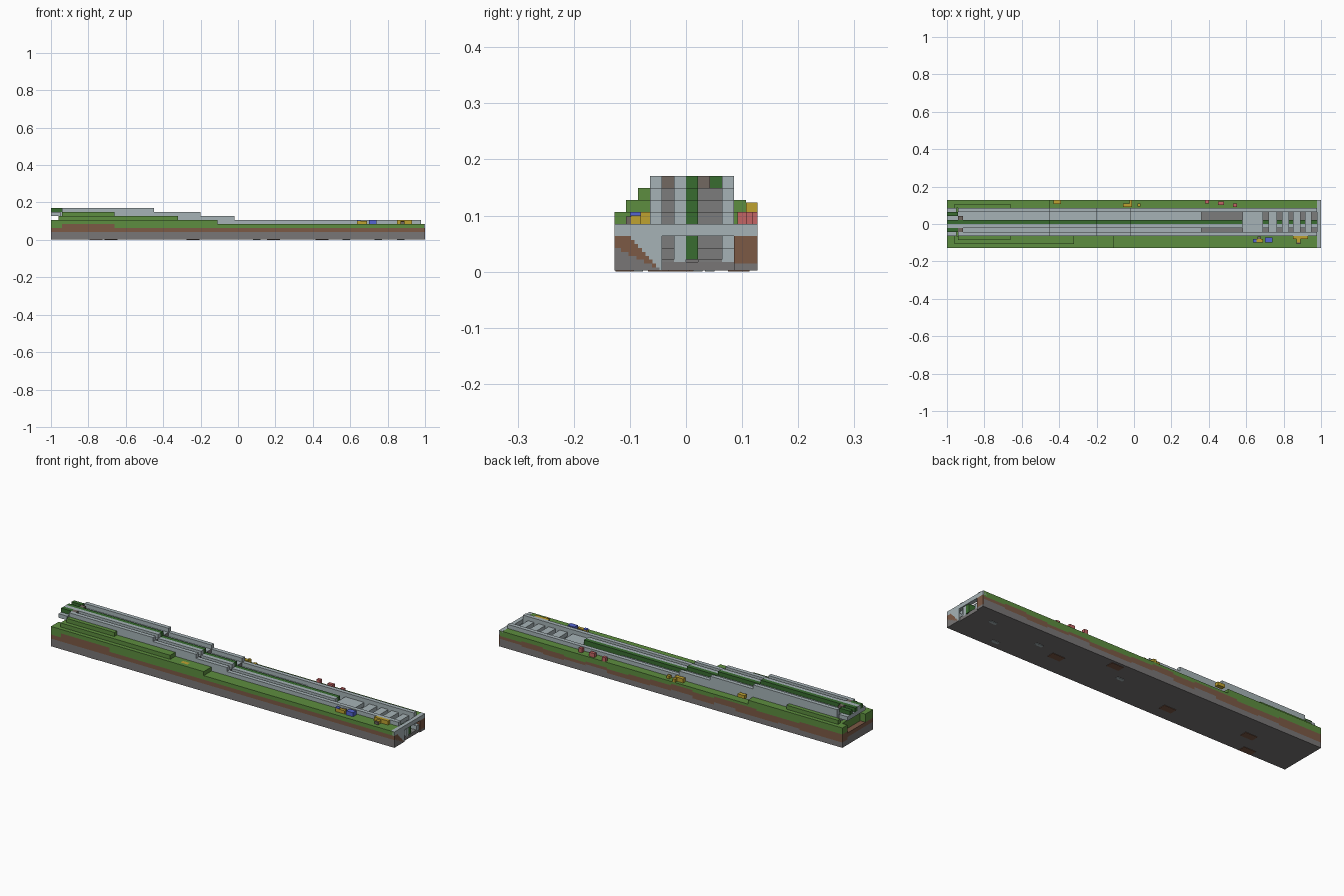
import bpy, bmesh, random

cube = bpy.data.objects.get("Cube")
if cube:
    bpy.data.objects.remove(cube, do_unlink=True)

U = 0.0213  # block size used for widths and heights
random.seed(4)


def material(name, rgb):
    m = bpy.data.materials.new(name)
    m.use_nodes = True
    m.diffuse_color = (*rgb, 1)
    m.node_tree.nodes["Principled BSDF"].inputs["Base Color"].default_value = (*rgb, 1)
    return m


CONCRETE = material("pale concrete", (.38, .45, .47))
ASPHALT = material("grey asphalt", (.2, .2, .2))
STONE = material("grey stone", (.19, .18, .18))
GRASS = material("grass green", (.11, .27, .05))
HEDGE = material("dark green", (.04, .15, .03))
SOIL = material("brown soil", (.2, .1, .06))
TAUPE = material("taupe", (.17, .14, .12))
YELLOW = material("yellow", (.52, .36, .03))
RED = material("red", (.55, .13, .13))
BLUE = material("blue", (.09, .13, .65))


def blocks(name, boxes, mat, riser=None):
    """Boxes as (x0, x1, y0, y1, z0, z1); x in units, y and z in blocks."""
    bm = bmesh.new()
    for x0, x1, y0, y1, z0, z1 in boxes:
        verts = bmesh.ops.create_cube(bm, size=1)["verts"]
        for v in verts:
            v.co.x = x1 if v.co.x > 0 else x0
            v.co.y = (y1 if v.co.y > 0 else y0) * U
            v.co.z = (z1 if v.co.z > 0 else z0) * U
    bm.normal_update()
    me = bpy.data.meshes.new(name)
    me.materials.append(mat)
    if riser:
        me.materials.append(riser)
        for f in bm.faces:
            f.material_index = int(f.normal.x > .9)
    bm.to_mesh(me)
    bm.free()
    ob = bpy.data.objects.new(name, me)
    bpy.context.collection.objects.link(ob)
    return ob


# Ground either side of the road: stone, soil, then turf
E = .994
FLOOR = .1
blocks("bedrock_front", [(-1, E, -6, -3, FLOOR, 2)], STONE)
blocks("soil_front", [(-1, E, -6, -3, 2, 3), (-.94, -.66, -6, -3, 3, 4)], SOIL)
blocks("turf_front", [(-1, -.94, -6, -3, 3, 4), (-.66, E, -6, -3, 3, 4)], GRASS)
stone, soil, turf = [], [], []
count = 16
for i in range(count):
    x0 = -1 + i * (1 + E) / count
    x1 = x0 + (1 + E) / count
    low = random.choice((1.4, 1.7, 2))
    high = random.choice((3, 3.4)) if i < 9 else random.choice((2.4, 2.7, 3))
    stone.append((x0, x1, 4, 6, FLOOR, low))
    soil.append((x0, x1, 4, 6, low, high))
    turf.append((x0, x1, 4, 6, high, 4))
blocks("bedrock_back", stone, STONE)
blocks("soil_back", soil, SOIL)
blocks("turf_back", turf, GRASS)
blocks("bedrock_middle", [(-1, .58, -3, 4, FLOOR, 2), (.58, E, -3, 4, FLOOR, .8)], STONE)
blocks("soil_middle", [(-1, .36, -3, 4, 2, 3)], SOIL)

# Stepped embankment
blocks("embankment_front", [(-1, -.11, -6, -3, 4, 5), (-.96, -.32, -5, -3, 5, 6),
                            (-.94, -.66, -4, -3, 6, 7)], GRASS)
blocks("embankment_back", [(-1, -.45, 4, 6, 4, 5), (-.96, -.66, 4, 5, 5, 6)], GRASS)
blocks("embankment_end", [(-.97, -.94, -3, 4, 3, 5)], GRASS)

# Carriageways going down in steps from the bridge to the cutting
steps = [(-.95, -.45, 7), (-.45, -.2, 6), (-.2, -.02, 5), (-.02, .36, 4)]
lanes = [(-2, -1), (1, 3)]
blocks("carriageways", [(x0, x1, *y, 3, z) for x0, x1, z in steps for y in lanes],
       CONCRETE, ASPHALT)
blocks("bridge_deck", [(-1, -.95, -3, 4, 6, 7)], CONCRETE)
blocks("ramp_road", [(x0, x1, *y, .7, z) for x0, x1, z in
                     ((.36, .58, 3), (.58, .8, 2), (.8, E, 1)) for y in lanes], ASPHALT)

# Parapets, median wall and hedge follow the same steps
wall_steps = [(-.94, -.45, 8), (-.45, -.2, 7), (-.2, -.02, 6), (-.02, .979, 5)]
blocks("parapets", [(x0, x1, *y, 2, z) for x0, x1, z in wall_steps
                    for y in ((-3, -2), (3, 4))], CONCRETE)
blocks("median_wall", [(x0, min(x1, .58), -1, 0, 2, z) for x0, x1, z in wall_steps]
       + [(-1, -.94, -1, 0, 7, 8), (.58, E, -1, 0, .8, 3)], CONCRETE)
blocks("median_hedge", [(x0, min(x1, .58), 0, 1, 2, z) for x0, x1, z in wall_steps]
       + [(-1, -.94, 0, 1, 7, 8), (.58, E, 0, 1, 1, 3)], HEDGE)
blocks("cutting_walls", [(.58, E, *y, .8, 2) for y in ((-3, -2), (3, 4))], CONCRETE)

# Slabs over the cutting and the end lintel
beams = [(.58, .69), (.72, .765), (.79, .83), (.85, .89), (.915, .95)]
blocks("cover_slabs", [(a, b, -2, 3, 3, 4) for a, b in beams], CONCRETE)
blocks("end_lintel", [(.979, 1, -6, 6, 3, 4.01)], CONCRETE)

# Stepped strata on the cut end
layers = {"end_stone": [], "end_soil": [], "end_concrete": []}
rows = 9
for i in range(rows):
    z0, z1 = max(i / 3, FLOOR), (i + 1) / 3
    for side, inner in ((-1, 2), (1, 4)):
        grey = max(6 - i * .5, inner) if side > 0 else 2.2 + i * .65
        brown = 5.2 - i * .13 if side > 0 else 2.2 + i * .3
        if side < 0:
            cuts = [(6, min(grey, 6), "end_stone"), (min(grey, 6), brown, "end_soil"),
                    (brown, inner, "end_concrete")]
        else:
            cuts = [(6, inner, "end_stone" if i < 2 else "end_soil")]
        for outer, inside, key in cuts:
            if outer - inside > .01:
                y0, y1 = sorted((side * outer, side * inside))
                layers[key].append((E, 1, y0, y1, z0, z1))
for key, mat in zip(layers, (STONE, SOIL, CONCRETE)):
    blocks(key, layers[key], mat)
blocks("end_turf", [(1 - .005, 1.0, 5.4, 6, 2, 3)], GRASS).location.x = .0005 - .0005

# Patches on the underside
blocks("underside_concrete", [(x - .02, x + .02, y - .4, y + .4, 0, FLOOR) for x, y in
       ((.87, 2), (.75, -4), (.58, 1), (.1, 1))], CONCRETE)
blocks("underside_soil", [(x - .035, x + .035, y - .9, y + .9, 0, FLOOR) for x, y in
       ((.45, -.6), (.19, 4.4), (-.24, -2.3), (-.68, 0), (-.76, -5))], SOIL)

# Vehicles on the bridge end
blocks("bridge_truck_bodies", [(-1, -.94, -2, -1, 7, 8), (-1, -.94, 2, 3, 7, 8)], HEDGE)
blocks("bridge_truck_cabs", [(-.94, -.915, -2, -1, 7, 8), (-.94, -.915, 1, 2, 7, 8)], TAUPE)

# Small machines and stores on the grass
blocks("red_stores", [(.38, .4, 5.2, 6, 4, 5), (.45, .48, 4.8, 5.6, 4, 5),
                      (.53, .55, 4.3, 5.1, 4, 5)], RED)
blocks("yellow_machines", [(-.26, -.22, -5, -4, 4, 5), (.635, .69, -4.6, -3.8, 4, 4.8),
                           (.85, .93, -3.8, -3, 4, 5), (.87, .89, -4.6, -3.8, 4, 4.7),
                           (-.43, -.39, 5, 6, 5, 5.8), (-.06, -.01, 4.3, 5.2, 4, 5),
                           (-.025, -.01, 5.2, 6, 4, 4.8), (.02, .035, 4.4, 5.2, 4, 4.7)], YELLOW)
blocks("blue_machines", [(.7, .74, -4.7, -3.4, 4, 5), (.635, .655, -4.6, -3.8, 4.8, 5)], BLUE)
blocks("grey_trailers", [(.66, .68, -3.8, -3.1, 4, 4.6), (.87, .89, -5, -4.6, 4, 4.6)], TAUPE)
